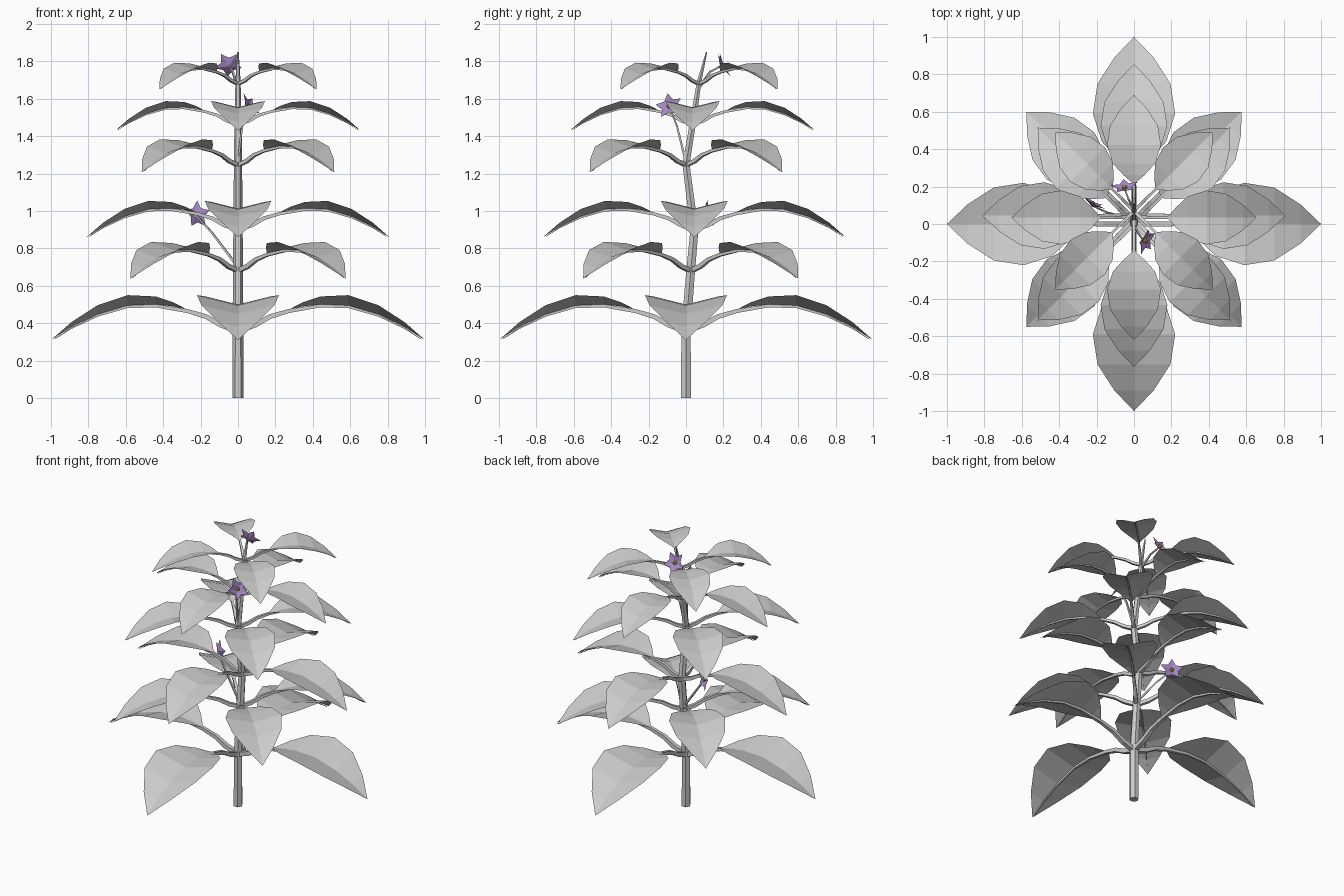
import bpy, bmesh, math
from mathutils import Vector, Matrix

if "Cube" in bpy.data.objects:
    bpy.data.objects.remove(bpy.data.objects["Cube"])

def make_object(name, bm, color=None):
    me = bpy.data.meshes.new(name)
    bm.to_mesh(me)
    bm.free()
    ob = bpy.data.objects.new(name, me)
    bpy.context.collection.objects.link(ob)
    if color:
        mat = bpy.data.materials.new(name + "_colour")
        mat.diffuse_color = color
        mat.use_nodes = True
        mat.node_tree.nodes["Principled BSDF"].inputs["Base Color"].default_value = mat.diffuse_color
        me.materials.append(mat)
    return ob

def add_tube(bm, pts, radii, sides):
    """Sweep a flat-sided tapering ring along the points."""
    pts = [Vector(p) for p in pts]
    first = (pts[1] - pts[0]).normalized()
    ref = Vector((0, 0, 1)) if abs(first.z) < 0.9 else Vector((1, 0, 0))
    rings = []
    for i, p in enumerate(pts):
        t = (pts[min(i + 1, len(pts) - 1)] - pts[max(i - 1, 0)]).normalized()
        a = ref.cross(t).normalized()
        b = t.cross(a)
        ring = []
        for k in range(sides):
            ang = 2 * math.pi * (k + 0.5) / sides
            ring.append(bm.verts.new(p + radii[i] * (a * math.cos(ang) + b * math.sin(ang))))
        rings.append(ring)
    for r0, r1 in zip(rings, rings[1:]):
        for k in range(sides):
            j = (k + 1) % sides
            bm.faces.new((r0[k], r0[j], r1[j], r1[k]))
    bm.faces.new(rings[0][::-1])
    bm.faces.new(rings[-1])

# Main stem: straight in the front view, swaying in the side view (y, z, radius)
STEM = [(0, 0, .03), (0, .37, .029), (.025, .68, .027), (.045, .9, .025),
        (0, 1.25, .022), (.035, 1.46, .019), (.07, 1.69, .014), (.11, 1.85, .004)]
bm = bmesh.new()
add_tube(bm, [(0, y, z) for y, z, r in STEM], [r for y, z, r in STEM], 6)
make_object("stem", bm)

# Unit leaf: distance from stem, midrib height, half width
BLADE = [(.27, .112, 0), (.345, .13, .085), (.44, .14, .172), (.59, .135, .22),
         (.75, .088, .195), (.89, .02, .105), (1, -.05, 0)]
STALK = [(0, 0, .021), (.09, .03, .02), (.17, .075, .018), (.27, .105, .015),
         (.44, .133, .012), (.59, .128, .01), (.75, .081, .008), (.89, .014, .005),
         (.98, -.045, .002)]
FOLD = 0.25

def add_blade(bm):
    mid = [bm.verts.new((u, 0, z)) for u, z, w in BLADE]
    for s in (1, -1):
        edge = [bm.verts.new((u, s * w, z + FOLD * w)) if w else mid[i]
                for i, (u, z, w) in enumerate(BLADE)]
        for i in range(len(mid) - 1):
            loop = []
            for v in (mid[i], mid[i + 1], edge[i + 1], edge[i]):
                if v not in loop:
                    loop.append(v)
            bm.faces.new(loop if s > 0 else loop[::-1])

# Leaf whorls: node y, node z, leaf length, start angle
WHORLS = [(0, .36, 1.0, 0), (.025, .68, .813, 45), (.045, .90, .81, 0),
          (0, 1.245, .728, 45), (.035, 1.463, .655, 0), (.07, 1.68, .594, 45)]
for n, (y, z, size, start) in enumerate(WHORLS, 1):
    blades, stalks = bmesh.new(), bmesh.new()
    for k in range(4):
        m = (Matrix.Translation((0, y, z))
             @ Matrix.Rotation(math.radians(start + 90 * k), 4, 'Z')
             @ Matrix.Scale(size, 4))
        for bm_all, build in ((blades, add_blade),
                              (stalks, lambda b: add_tube(b, [(u, 0, h) for u, h, r in STALK],
                                                          [r for u, h, r in STALK], 4))):
            before = set(bm_all.verts)
            build(bm_all)
            bmesh.ops.transform(bm_all, matrix=m, verts=[v for v in bm_all.verts if v not in before])
    make_object(f"leaf_whorl_{n}", blades)
    make_object(f"leaf_stalks_{n}", stalks)

# Flowers: centre, facing direction, root of the thin stalk, roll
FLOWERS = [((-.22, .11, .98), (.5, .85, .1), (0, .025, .70), 0),
           ((.06, -.09, 1.56), (.8, -.35, .48), (0, 0, 1.26), 15),
           ((-.05, .195, 1.78), (-.1, .85, .45), (0, .07, 1.66), 36)]
for n, (c, d, root, roll) in enumerate(FLOWERS, 1):
    c, d, root = Vector(c), Vector(d).normalized(), Vector(root)
    m = (Matrix.Translation(c) @ d.to_track_quat('Z', 'Y').to_matrix().to_4x4()
         @ Matrix.Rotation(math.radians(roll), 4, 'Z'))
    # five-pointed cupped petals
    bm = bmesh.new()
    hub = bm.verts.new((0, 0, -.015))
    rim = []
    for k in range(10):
        r, h = ((.076, .012), (.042, .004))[k % 2]
        a = math.pi / 2 + k * math.pi / 5
        rim.append(bm.verts.new((r * math.cos(a), r * math.sin(a), h)))
    for k in range(10):
        bm.faces.new((hub, rim[k], rim[(k + 1) % 10]))
    bm.transform(m)
    make_object(f"petals_{n}", bm, (.38, .25, .56, 1))
    # golden centre
    bm = bmesh.new()
    bmesh.ops.create_icosphere(bm, subdivisions=1, radius=.014)
    bm.transform(m)
    make_object(f"flower_centre_{n}", bm, (.7, .5, .05, 1))
    # thin stalk
    bm = bmesh.new()
    bend = root.lerp(c - d * .03, .6) + Vector((0, 0, .02))
    add_tube(bm, [root, bend, c - d * .013], [.009, .007, .005], 4)
    make_object(f"flower_stalk_{n}", bm)
